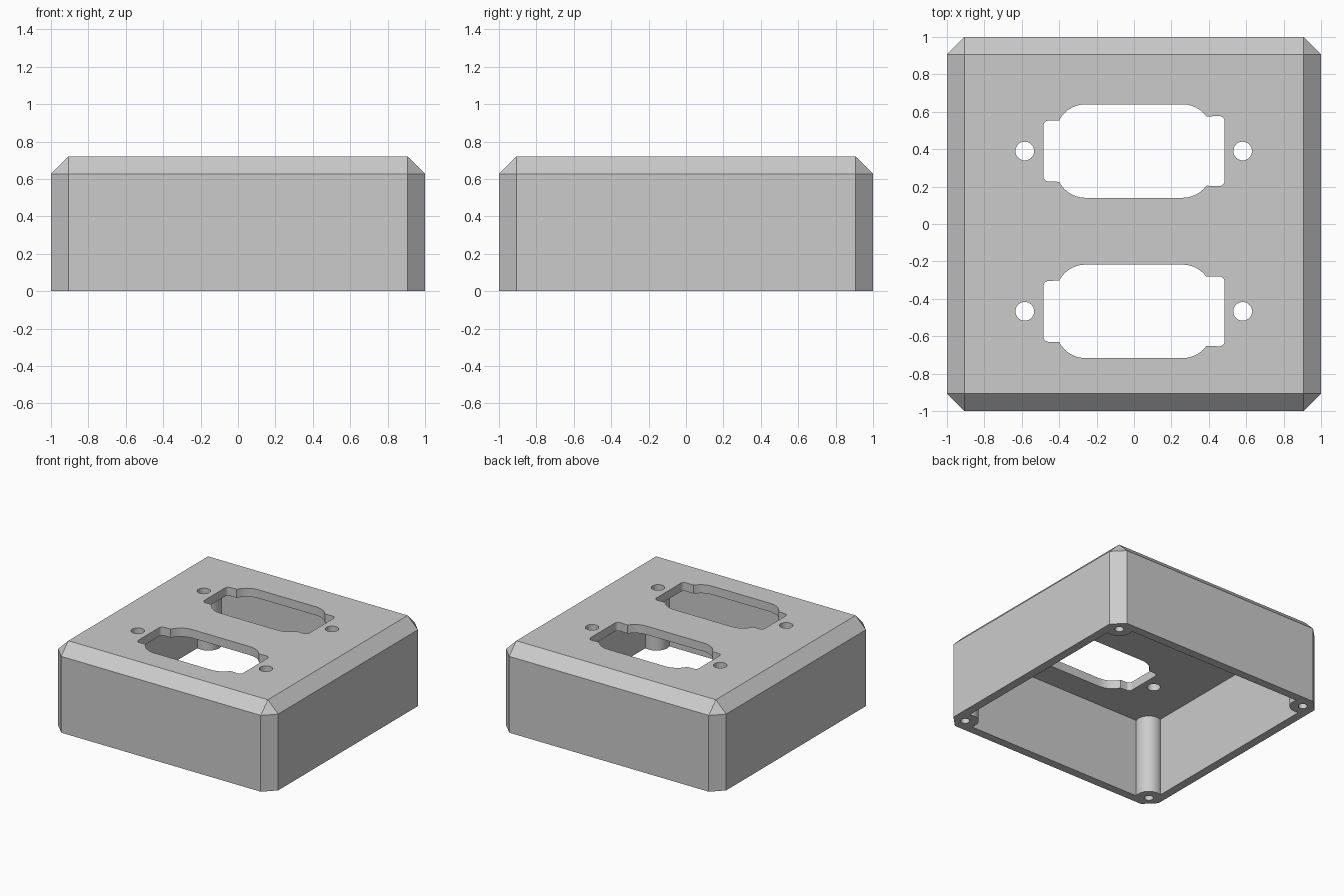
import bpy
import bmesh
from math import cos, sin, pi, radians

if "Cube" in bpy.data.objects:
    bpy.data.objects.remove(bpy.data.objects["Cube"], do_unlink=True)

HEIGHT, CHAMFER = 0.72, 0.093
INNER, CEILING = 0.93, 0.65          # half width of the cavity, height of its roof
POST, POST_R, PILOT_R = 0.895, 0.1, 0.034

grey = bpy.data.materials.new("light grey plastic")
grey.use_nodes = True
colour = (0.6, 0.6, 0.6, 1)
grey.diffuse_color = colour
grey.node_tree.nodes["Principled BSDF"].inputs["Base Color"].default_value = colour


def finish(name, bm):
    bmesh.ops.recalc_face_normals(bm, faces=bm.faces)
    mesh = bpy.data.meshes.new(name)
    bm.to_mesh(mesh)
    bm.free()
    mesh.materials.append(grey)
    obj = bpy.data.objects.new(name, mesh)
    bpy.context.collection.objects.link(obj)
    return obj


def prism(name, points, z0, z1):
    bm = bmesh.new()
    face = bm.faces.new([bm.verts.new((x, y, z0)) for x, y in points])
    top = bmesh.ops.extrude_face_region(bm, geom=[face])["geom"]
    bmesh.ops.translate(bm, vec=(0, 0, z1 - z0),
                        verts=[v for v in top if isinstance(v, bmesh.types.BMVert)])
    return finish(name, bm)


def circle(x, y, r, n=32):
    return [(x + r * cos(2 * pi * i / n), y + r * sin(2 * pi * i / n)) for i in range(n)]


def rounded(cy, half_x, half_left, half_right, r, n=10):
    """Rounded plate whose left and right ends may differ in height."""
    points = []
    for quarter, (sx, sy) in enumerate([(1, 1), (-1, 1), (-1, -1), (1, -1)]):
        half_y = half_right if sx > 0 else half_left
        for i in range(n + 1):
            a = (quarter + i / n) * pi / 2
            points.append((sx * (half_x - r) + r * cos(a), cy + sy * (half_y - r) + r * sin(a)))
    return points


def cut(target, cutter):
    mod = target.modifiers.new("cut", "BOOLEAN")
    mod.operation, mod.solver, mod.object = "DIFFERENCE", "EXACT", cutter
    bpy.context.view_layer.objects.active = target
    bpy.ops.object.modifier_apply(modifier=mod.name)
    bpy.data.objects.remove(cutter, do_unlink=True)


def square(h):
    return [(-h, -h), (h, -h), (h, h), (-h, h)]


# Chamfered outer block, left sharp around the open base
body = prism("connector_box", square(1), 0, HEIGHT)
bm = bmesh.new()
bm.from_mesh(body.data)
edges = [e for e in bm.edges if max(v.co.z for v in e.verts) > HEIGHT / 2]
bmesh.ops.bevel(bm, geom=edges, offset=CHAMFER, offset_type="OFFSET", segments=1,
                profile=0.5, affect="EDGES")
bm.to_mesh(body.data)
bm.free()

# Hollow inside, leaving a round screw post in each corner
cavity = prism("cavity_cutter", square(INNER), -0.1, CEILING)
corners = [(sx * POST, sy * POST) for sx in (-1, 1) for sy in (-1, 1)]
for x, y in corners:
    cut(cavity, prism("post_cutter", circle(x, y, POST_R, 48), -0.3, HEIGHT + 0.2))
cut(body, cavity)

# Pilot holes in the posts
for x, y in corners:
    cut(body, prism("pilot_cutter", circle(x, y, PILOT_R), -0.1, 0.5))

# Two connector openings with end tabs, each between a pair of screw holes
for cy in (0.39, -0.467):
    for outline in (rounded(cy, 0.417, 0.25, 0.25, 0.157),
                    rounded(cy, 0.485, 0.163, 0.187, 0.03),
                    circle(-0.584, cy, 0.05), circle(0.581, cy, 0.05)):
        cut(body, prism("opening_cutter", outline, CEILING - 0.1, HEIGHT + 0.1))

body.data.materials.clear()
body.data.materials.append(grey)
for p in body.data.polygons:
    p.material_index = 0
bpy.ops.object.select_all(action="DESELECT")
body.select_set(True)
bpy.context.view_layer.objects.active = body
bpy.ops.object.shade_smooth_by_angle(angle=radians(25))
